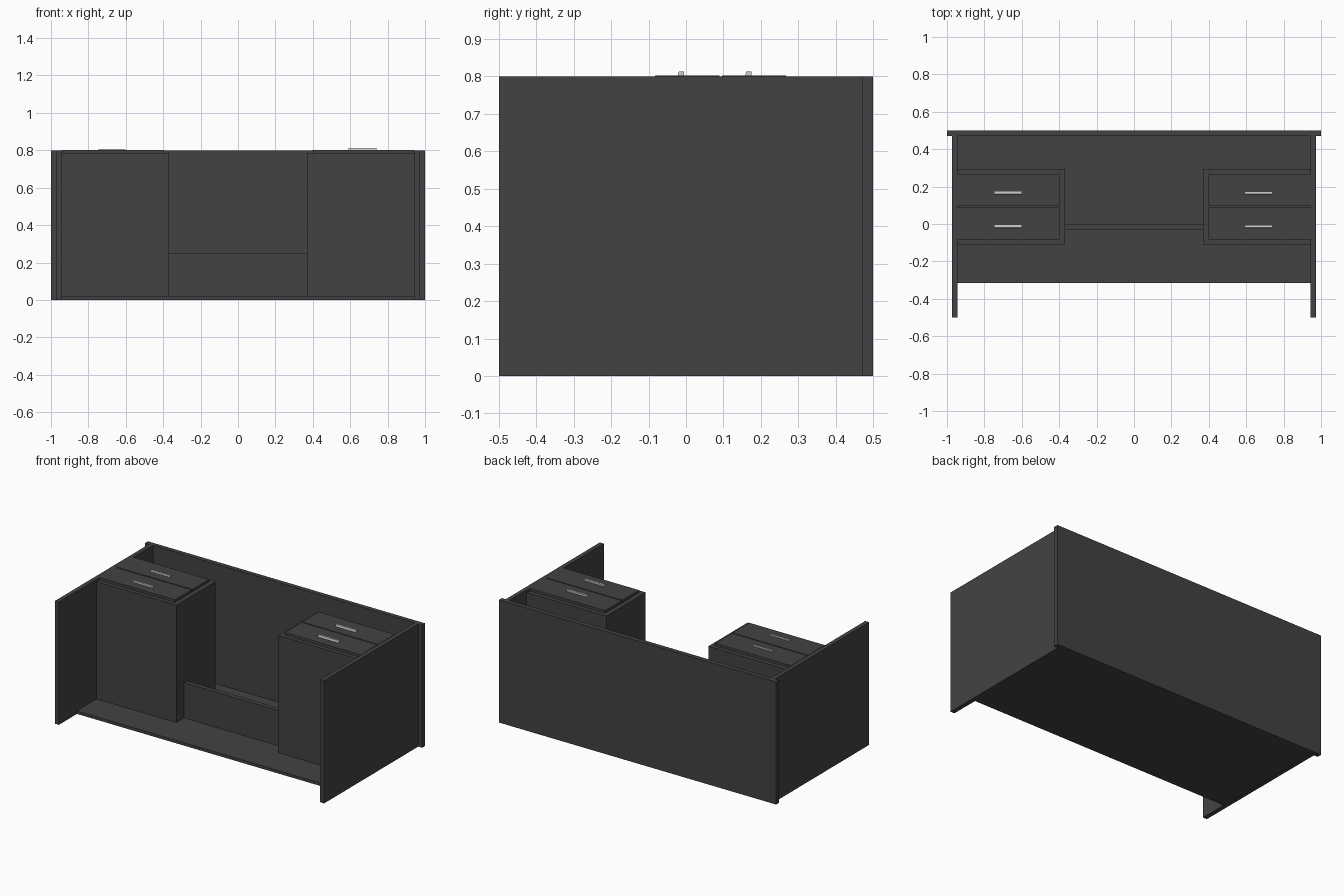
import bpy, bmesh

if "Cube" in bpy.data.objects:
    bpy.data.objects.remove(bpy.data.objects["Cube"])


def material(name, color):
    m = bpy.data.materials.new(name)
    m.diffuse_color = (*color, 1)
    m.use_nodes = True
    m.node_tree.nodes["Principled BSDF"].inputs["Base Color"].default_value = m.diffuse_color
    return m


DARK = material("dark grey wood", (0.055, 0.055, 0.055))
METAL = material("pale metal", (0.62, 0.63, 0.60))


def finish(name, bm, mat):
    bmesh.ops.recalc_face_normals(bm, faces=bm.faces)
    me = bpy.data.meshes.new(name)
    bm.to_mesh(me)
    bm.free()
    me.materials.append(mat)
    ob = bpy.data.objects.new(name, me)
    bpy.context.collection.objects.link(ob)
    return ob


def box(name, x, y, z, mat=DARK):
    """Box from (min, max) ranges on each axis."""
    bm = bmesh.new()
    bmesh.ops.create_cube(bm, size=1)
    for v in bm.verts:
        v.co = [r[0] if c < 0 else r[1] for c, r in zip(v.co, (x, y, z))]
    return finish(name, bm, mat)


def handle(name, x0, x1, y, z0, z1):
    """Bar pull with one slanted side, extruded along x."""
    bm = bmesh.new()
    profile = [(-0.010, z0), (0.008, z0), (0.008, z1), (-0.006, z1)]
    face = bm.faces.new([bm.verts.new((x0, y + dy, z)) for dy, z in profile])
    ext = bmesh.ops.extrude_face_region(bm, geom=[face])
    verts = [g for g in ext["geom"] if isinstance(g, bmesh.types.BMVert)]
    bmesh.ops.translate(bm, verts=verts, vec=(x1 - x0, 0, 0))
    finish(name, bm, METAL)


# The desk lies on its back: tabletop upright at +y, drawer fronts facing up
box("tabletop", (-1, 1), (0.47, 0.5), (0, 0.8))
box("back_panel", (-0.945, 0.943), (-0.315, 0.472), (0.001, 0.02))
box("modesty_rail", (-0.375, 0.37), (-0.03, 0.0), (0.02, 0.25))

for side, s in (("left", -1), ("right", 1)):
    def span(a, b):
        return tuple(sorted((s * a, s * b)))

    # Side panel and drawer cabinet
    box(side + "_side_panel", span(0.943, 0.972), (-0.5, 0.47), (0, 0.8))
    box(side + "_cabinet", span(0.368, 0.944), (-0.11, 0.295), (0.02, 0.785))

    # Two drawer fronts, each with a bar handle
    hx = (-0.745, -0.602) if s < 0 else (0.592, 0.74)
    top = 0.808 if s < 0 else 0.813
    for i, (y0, y1, hy) in enumerate(((-0.083, 0.089, -0.013), (0.096, 0.267, 0.167))):
        box(f"{side}_drawer_{i + 1}", span(0.397, 0.944), (y0, y1), (0.78, 0.802))
        handle(f"{side}_handle_{i + 1}", hx[0], hx[1], hy, 0.80, top)
